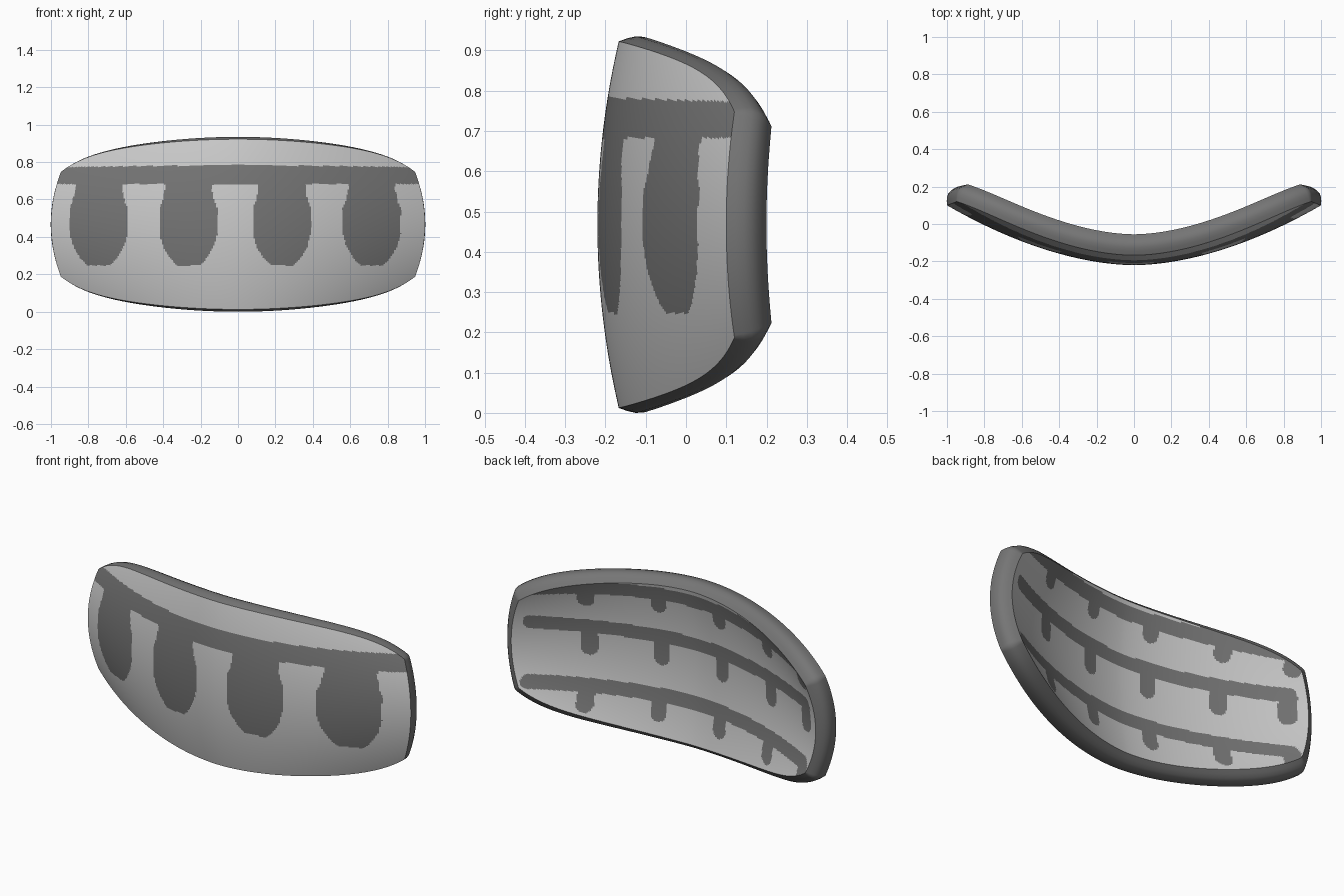
import bpy, bmesh, math
from mathutils import Vector

if "Cube" in bpy.data.objects:
    bpy.data.objects.remove(bpy.data.objects["Cube"])

NU, NV, THICK, BULGE, RINGS = 240, 120, 0.115, 0.025, 6
ZC = 0.47


def material(name, g):
    m = bpy.data.materials.new(name)
    m.diffuse_color = (g, g, g, 1)
    m.use_nodes = True
    m.node_tree.nodes["Principled BSDF"].inputs["Base Color"].default_value = m.diffuse_color
    return m


def front(u, v):
    """Bowed barrel-shaped front surface, u and v in -1..1."""
    x = u * (1 - 0.053 * v * v)
    dz = v * (0.455 - 0.11 * u * u - 0.065 * u ** 8)
    y = -0.22 + 0.32 * abs(x) ** 1.8 + 0.053 * (1 + 1.5 * u * u) * (dz / 0.455) ** 2
    return Vector((x, y, ZC + dz))


def normal(u, v, e=1e-3):
    du = front(u + e, v) - front(u - e, v)
    dv = front(u, v + e) - front(u, v - e)
    return du.cross(dv).normalized()


def lerp_table(table, t):
    for (a, p), (b, q) in zip(table, table[1:]):
        if a <= t <= b:
            return p + (q - p) * (t - a) / (b - a)
    return 0


# front paint: a band with four hanging drops
DROP = [(0.25, 0.06), (0.29, 0.1), (0.35, 0.135), (0.42, 0.155),
        (0.56, 0.155), (0.59, 0.14), (0.66, 0.125), (0.69, 0.125)]


def front_dark(c):
    if 0.685 < c.z < 0.785 - 0.012 * c.x ** 2:
        return True
    w = lerp_table(DROP, c.z)
    return any(abs(c.x - d) < w for d in (-0.745, -0.265, 0.235, 0.715))


# back paint: three stripes with short round-ended drips
def back_dark(c):
    for z0, sag, drip in ((0.84, 0.07, 0.07), (0.585, 0, 0.12), (0.26, 0, 0.1)):
        z = z0 - sag * c.x ** 2
        ex = max(0, abs(c.x) - 0.85)
        if math.hypot(ex, c.z - z) < 0.038:
            return True
        for d in (-0.85, -0.53, -0.16, 0.21, 0.58):
            low = z - drip
            if c.z < z and math.hypot(c.x - d, min(0, c.z - low)) < 0.042:
                return True
    return False


bm = bmesh.new()
F, B, N = {}, {}, {}
for i in range(NU + 1):
    for j in range(NV + 1):
        u, v = 2 * i / NU - 1, 2 * j / NV - 1
        p, n = front(u, v), normal(u, v)
        N[i, j] = n
        F[i, j] = bm.verts.new(p)
        B[i, j] = bm.verts.new(p - n * THICK)

# front and back faces
for i in range(NU):
    for j in range(NV):
        q = [(i, j), (i + 1, j), (i + 1, j + 1), (i, j + 1)]
        f = bm.faces.new([F[k] for k in q])
        f.material_index = int(front_dark(f.calc_center_median()))
        f = bm.faces.new([B[k] for k in reversed(q)])
        f.material_index = int(back_dark(f.calc_center_median()))

# rounded dark rim joining them
loop = ([(i, 0) for i in range(NU)] + [(NU, j) for j in range(NV)]
        + [(i, NV) for i in range(NU, 0, -1)] + [(0, j) for j in range(NV, 0, -1)])
strips = []
for k, key in enumerate(loop):
    a, b = F[loop[k - 1]].co, F[loop[(k + 1) % len(loop)]].co
    out = (b - a).normalized().cross(N[key]).normalized()
    strip = [F[key]]
    for r in range(1, RINGS):
        s = r / RINGS
        p = F[key].co.lerp(B[key].co, s) + out * BULGE * math.sin(math.pi * s)
        strip.append(bm.verts.new(p))
    strips.append(strip + [B[key]])
for k, s in enumerate(strips):
    t = strips[(k + 1) % len(strips)]
    for r in range(RINGS):
        f = bm.faces.new([s[r], s[r + 1], t[r + 1], t[r]])
        f.material_index = 1

bmesh.ops.recalc_face_normals(bm, faces=bm.faces[:])
low = min(v.co.z for v in bm.verts)
for v in bm.verts:
    v.co.z -= low

me = bpy.data.meshes.new("curved_plate")
bm.to_mesh(me)
bm.free()
me.materials.append(material("light grey", 0.60))
me.materials.append(material("dark grey", 0.18))
plate = bpy.data.objects.new("curved_plate", me)
bpy.context.collection.objects.link(plate)
bpy.context.view_layer.objects.active = plate
plate.select_set(True)
bpy.ops.object.shade_smooth_by_angle(angle=math.radians(40))
